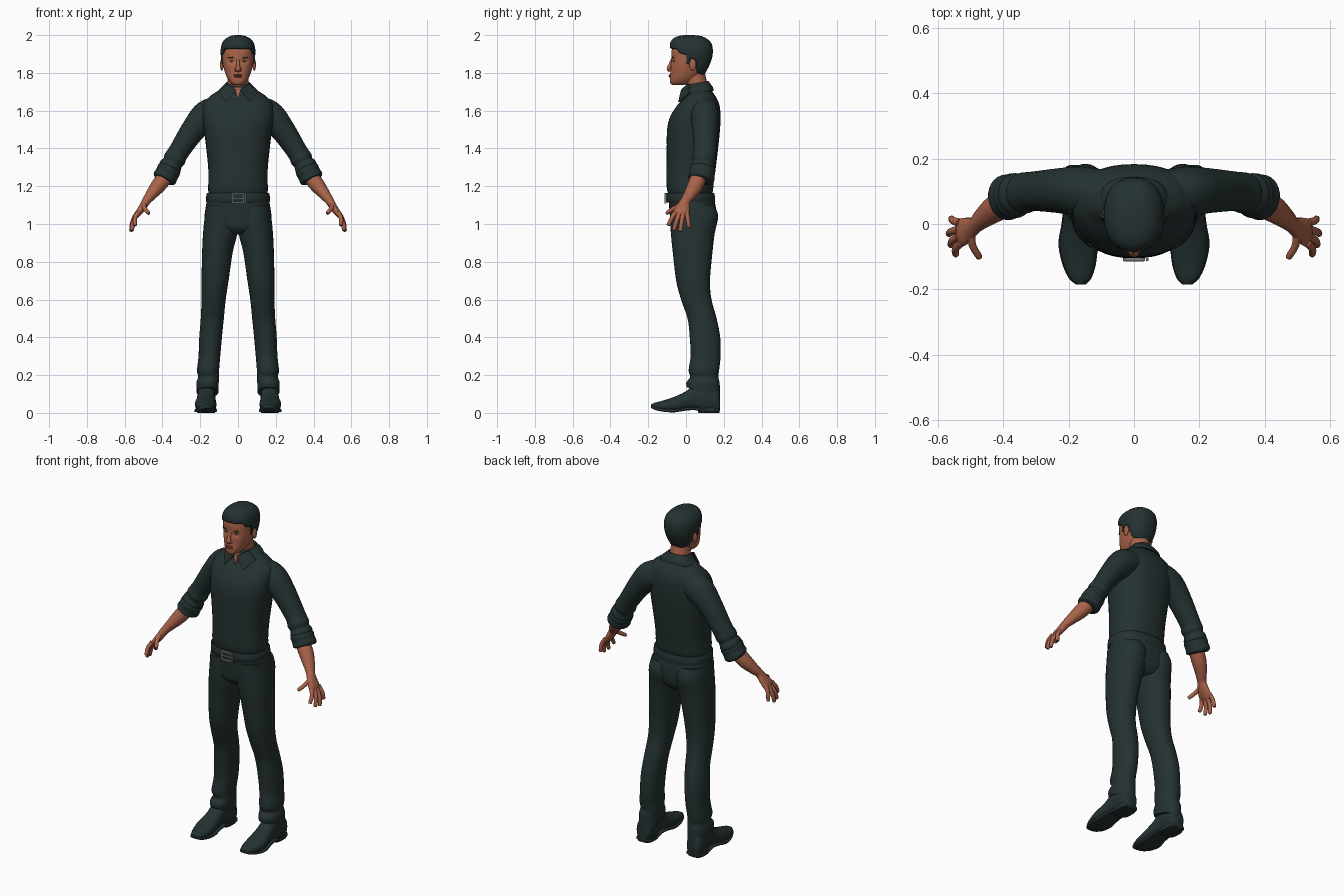
import bpy, bmesh, math
from mathutils import Vector

if "Cube" in bpy.data.objects:
    bpy.data.objects.remove(bpy.data.objects["Cube"], do_unlink=True)


def material(name, r, g, b):
    m = bpy.data.materials.new(name)
    m.use_nodes = True
    m.diffuse_color = (r, g, b, 1)
    m.node_tree.nodes["Principled BSDF"].inputs["Base Color"].default_value = (r, g, b, 1)
    return m


CLOTH = material("dark_cloth", .018, .031, .031)
SKIN = material("skin", .40, .125, .068)
LIP = material("lip", .28, .075, .05)
METAL = material("buckle_metal", .22, .22, .21)
EYE = material("eye_white", .4, .36, .32)


# ---- helpers ----
def finish(name, bm, mat, angle=50):
    bmesh.ops.recalc_face_normals(bm, faces=bm.faces)
    me = bpy.data.meshes.new(name)
    bm.to_mesh(me)
    bm.free()
    me.materials.append(mat)
    ob = bpy.data.objects.new(name, me)
    bpy.context.collection.objects.link(ob)
    bpy.ops.object.select_all(action='DESELECT')
    ob.select_set(True)
    bpy.context.view_layer.objects.active = ob
    bpy.ops.object.shade_smooth_by_angle(angle=math.radians(angle))
    return ob


def curve(rows, n=5):
    """Smooth interpolation through rows of numbers."""
    out, last = [], len(rows) - 1
    for i in range(last):
        quad = list(zip(rows[max(i - 1, 0)], rows[i], rows[i + 1], rows[min(i + 2, last)]))
        for k in range(n):
            t = k / n
            out.append([b + t / 2 * (c - a + t * (2*a - 5*b + 4*c - d + t * (3*(b - c) + d - a)))
                        for a, b, c, d in quad])
    return out + [list(rows[-1])]


def oval(count, power):
    def bend(v):
        return math.copysign(abs(v) ** (2 / power), v)
    angles = [math.tau * i / count for i in range(count)]
    return [(bend(math.cos(a)), bend(math.sin(a))) for a in angles]


def loft(name, rings, mat, warp=None):
    bm = bmesh.new()
    loops = [[bm.verts.new(warp(p) if warp else p) for p in ring] for ring in rings]
    for low, high in zip(loops, loops[1:]):
        for i in range(len(low)):
            bm.faces.new((low[i - 1], low[i], high[i], high[i - 1]))
    bm.faces.new(loops[0])
    bm.faces.new(loops[-1])
    return finish(name, bm, mat)


def stack(name, rows, mat, s=1, power=2.3, count=40, warp=None, n=5):
    """Level rings; a row is z, x range, y range."""
    rings = [[Vector((s * ((a + b) / 2 + u * (b - a) / 2), (c + d) / 2 + v * (d - c) / 2, z))
              for u, v in oval(count, power)] for z, a, b, c, d in curve(rows, n)]
    return loft(name, rings, mat, warp)


def even(rows):
    return [(z, -w, w, a, b) for z, w, a, b in rows]


def limb(name, rows, mat, s=1, count=20, n=5):
    """Tube along a path; a row is x, y, z, radius along y, radius across."""
    path = curve(rows, n)
    rings = []
    for i, (x, y, z, ru, rv) in enumerate(path):
        t = (Vector(path[min(i + 1, len(path) - 1)][:3]) - Vector(path[max(i - 1, 0)][:3])).normalized()
        u = (Vector((0, 1, 0)) - t * t.y).normalized()
        v = t.cross(u)
        ring = [Vector((x, y, z)) + u * ru * a + v * rv * b for a, b in oval(count, 2)]
        rings.append([Vector((s * p.x, p.y, p.z)) for p in ring])
    return loft(name, rings, mat)


def lengthwise(name, rows, mat, s, power):
    """Rings across y for footwear; a row is y, x centre, half width, z range."""
    rings = [[Vector((s * (x + u * w), y, (a + b) / 2 + v * (b - a) / 2))
              for u, v in oval(28, power)] for y, x, w, a, b in curve(rows)]
    return loft(name, rings, mat)


def ball(name, centre, size, mat):
    bm = bmesh.new()
    bmesh.ops.create_uvsphere(bm, u_segments=16, v_segments=10, radius=1)
    for v in bm.verts:
        v.co = Vector(centre) + Vector(p * q for p, q in zip(v.co, size))
    return finish(name, bm, mat)


def slab(name, points, depth, mat, s=1):
    bm = bmesh.new()
    front = [bm.verts.new((s * x, y, z)) for x, y, z in points]
    back = [bm.verts.new((s * x, y + depth, z)) for x, y, z in points]
    bm.faces.new(front)
    bm.faces.new(back)
    for i in range(len(front)):
        bm.faces.new((front[i - 1], front[i], back[i], back[i - 1]))
    return finish(name, bm, mat, 30)


def plate(name, x0, x1, z0, z1, y, mat):
    slab(name, [(x0, y, z0), (x1, y, z0), (x1, y, z1), (x0, y, z1)], .009, mat)


# ---- shirt, trouser seat and belt ----
stack("shirt_body", even([(1.15, .152, -.09, .135), (1.18, .158, -.1, .143), (1.23, .157, -.104, .148),
      (1.3, .158, -.103, .158), (1.4, .168, -.102, .17), (1.5, .18, -.1, .18), (1.57, .188, -.083, .183),
      (1.63, .185, -.045, .177), (1.67, .155, -.01, .16), (1.7, .115, .005, .14), (1.73, .06, .02, .12)]), CLOTH)
stack("trouser_seat", even([(1.165, .158, -.095, .14), (1.1, .169, -.09, .156), (1.04, .177, -.085, .16),
      (.98, .168, -.076, .15), (.945, .1, -.04, .12)]), CLOTH)
stack("belt", even([(1.115, .164, -.098, .15), (1.12, .169, -.104, .155), (1.16, .167, -.104, .151),
      (1.165, .16, -.098, .146)]), CLOTH, n=2)
for z in (1.108, 1.156):
    plate("buckle_bar", -.033, .033, z, z + .009, -.113, METAL)
for x in (-.033, .025, .036):
    plate("buckle_post", x, x + .008, 1.108, 1.165, -.113, METAL)
plate("buckle_prong", -.03, .03, 1.132, 1.139, -.115, METAL)


# ---- collar and neck ----
def drop_front(p):
    return Vector((p.x, p.y, p.z + .2 * (p.y - .07)))


limb("neck", [(0, .075, 1.64, .055, .06), (0, .062, 1.72, .055, .057), (0, .045, 1.78, .058, .055),
              (0, .04, 1.83, .06, .055)], SKIN)
stack("collar", even([(1.69, .108, -.005, .145), (1.71, .1, -.005, .142), (1.74, .07, .0, .123),
                      (1.748, .062, .008, .117), (1.735, .058, .012, .112)]), CLOTH, warp=drop_front)
slab("open_neck", [(-.02, -.012, 1.725), (.02, -.012, 1.725), (0, -.032, 1.66)], .04, SKIN)

# ---- head ----
EYES = [Vector((x, 1.862)) for x in (-.034, .034)]


def sockets(p):
    if p.y < 0:
        p.y += sum(.01 * math.exp(-((p.x - e.x) ** 2 / .0003 + (p.z - e.y) ** 2 / .00012)) for e in EYES)
    return p


stack("head", even([(1.735, .018, -.072, -.02), (1.745, .038, -.083, .02), (1.77, .056, -.086, .06),
      (1.8, .068, -.083, .09), (1.84, .079, -.08, .11), (1.88, .083, -.078, .12), (1.92, .083, -.076, .125),
      (1.96, .07, -.06, .11), (1.985, .04, -.03, .08)]), SKIN, count=64, warp=sockets)

HAIRLINE = [(-.2, 1.932), (-.055, 1.93), (-.035, 1.905), (-.005, 1.9), (.002, 1.85), (.016, 1.845),
            (.022, 1.88), (.05, 1.875), (.06, 1.81), (.09, 1.79), (.3, 1.79)]


def trim(p):
    """Tuck hair under the skin below the hairline."""
    for (a, za), (b, zb) in zip(HAIRLINE, HAIRLINE[1:]):
        if a <= p.y < b:
            line = za + (zb - za) * (p.y - a) / (b - a)
    k = 1 - .2 * min(max((line - p.z) / .008, 0), 1)
    return Vector((p.x * k, .03 + (p.y - .03) * k, p.z))


stack("hair", even([(1.78, .05, 0, .09), (1.8, .068, -.04, .103), (1.84, .084, -.07, .124),
      (1.88, .09, -.08, .138), (1.92, .092, -.084, .142), (1.955, .085, -.084, .135), (1.98, .067, -.07, .112),
      (1.995, .04, -.04, .08), (2.0, .012, -.005, .04)]), CLOTH, count=96, warp=trim, n=8)
limb("nose", [(0, -.073, 1.872, .006, .008), (0, -.084, 1.845, .008, .009), (0, -.09, 1.822, .012, .014),
              (0, -.084, 1.81, .008, .012)], SKIN)
ball("upper_lip", (0, -.083, 1.788), (.024, .009, .005), LIP)
ball("lower_lip", (0, -.083, 1.78), (.021, .009, .006), LIP)

# ---- paired parts ----
for side, s in (("left", 1), ("right", -1)):
    ball(side + "_ear", (s * .086, .036, 1.843), (.009, .018, .031), SKIN)
    ball(side + "_nostril", (s * .012, -.083, 1.815), (.007, .009, .007), SKIN)
    ball(side + "_eye", (s * .034, -.061, 1.862), (.012, .007, .005), EYE)
    ball(side + "_iris", (s * .034, -.066, 1.862), (.005, .003, .005), CLOTH)
    ball(side + "_eyebrow", (s * .035, -.07, 1.882), (.018, .006, .0035), CLOTH)
    slab(side + "_collar_flap", [(.008, -.026, 1.712), (.062, -.042, 1.645), (.104, .02, 1.695),
                                 (.06, .008, 1.742)], .012, CLOTH, s)

    # sleeve with folds and a rolled end
    limb(side + "_sleeve", [(.09, .095, 1.6, .07, .08), (.165, .1, 1.572, .076, .082),
         (.235, .102, 1.5, .068, .066), (.312, .1, 1.385, .06, .055), (.335, .095, 1.345, .063, .059),
         (.345, .093, 1.325, .057, .053), (.358, .09, 1.303, .066, .061), (.368, .087, 1.282, .06, .056),
         (.388, .082, 1.247, .062, .058)], CLOTH, s, 28)
    limb(side + "_rolled_cuff", [(.36, .089, 1.298, .06, .056), (.365, .087, 1.288, .069, .063),
         (.377, .084, 1.264, .067, .062), (.389, .081, 1.241, .07, .064), (.394, .079, 1.231, .058, .052)],
         CLOTH, s, 28)

    # bare forearm, palm and fingers
    limb(side + "_forearm_and_palm", [(.37, .075, 1.27, .042, .042), (.42, .05, 1.205, .042, .04),
         (.46, .02, 1.155, .033, .03), (.485, -.003, 1.122, .026, .023), (.505, -.015, 1.09, .036, .02),
         (.525, -.025, 1.06, .043, .017), (.537, -.03, 1.04, .036, .01)], SKIN, s)
    fingers = {"index": ((.53, -.058, 1.06), (.545, -.093, .995)),
               "middle": ((.535, -.038, 1.05), (.56, -.064, .97)),
               "ring": ((.535, -.016, 1.05), (.566, -.03, .965)),
               "little": ((.532, .004, 1.06), (.558, .016, .985)),
               "thumb": ((.498, -.03, 1.1), (.474, -.1, 1.058))}
    for finger, (base, tip) in fingers.items():
        base, tip = Vector(base), Vector(tip)
        mid = base.lerp(tip, .5) + Vector((.008, 0, .003))
        end = tip.lerp(mid, -.1)
        limb(f"{side}_{finger}_finger", [(*base, .013, .013), (*mid, .0115, .0115), (*tip, .01, .01),
                                         (*end, .004, .004)], SKIN, s, 12, 3)

    # trouser leg with a hem that drops to the heel
    def hem(p):
        return p - Vector((0, 0, .3 * (p.y - .09) * min(max((.16 - p.z) / .05, 0), 1)))

    stack(side + "_trouser_leg", [(1.1, .01, .168, -.085, .15), (1.04, .002, .176, -.085, .17),
          (.95, .004, .185, -.08, .152), (.85, .028, .19, -.07, .14), (.7, .05, .193, -.052, .127),
          (.6, .065, .193, -.026, .135), (.5, .075, .197, .008, .162), (.4, .085, .205, .02, .181),
          (.3, .094, .209, .024, .183), (.225, .1, .217, .014, .175), (.19, .1, .211, .022, .171),
          (.16, .102, .22, .002, .178), (.11, .104, .219, .004, .18)], CLOTH, s, 2.2, 32, hem)

    # shoe, sole and heel
    shoe = [(.18, .166, .028, .01, .08), (.165, .167, .044, .004, .13), (.1, .168, .048, .004, .165),
            (.05, .168, .046, .014, .155), (0, .169, .05, .012, .115), (-.06, .171, .057, .003, .086),
            (-.12, .168, .049, .006, .066), (-.165, .165, .032, .016, .054), (-.185, .163, .012, .026, .044)]
    lengthwise(side + "_shoe", shoe, CLOTH, s, 2.2)
    lengthwise(side + "_sole", [(y, x, w + .003, a, a + .018) for y, x, w, a, b in shoe], CLOTH, s, 5)
    stack(side + "_heel", [(0, .122, .214, .065, .178), (.03, .12, .216, .06, .18)], CLOTH, s, 3, 28)
